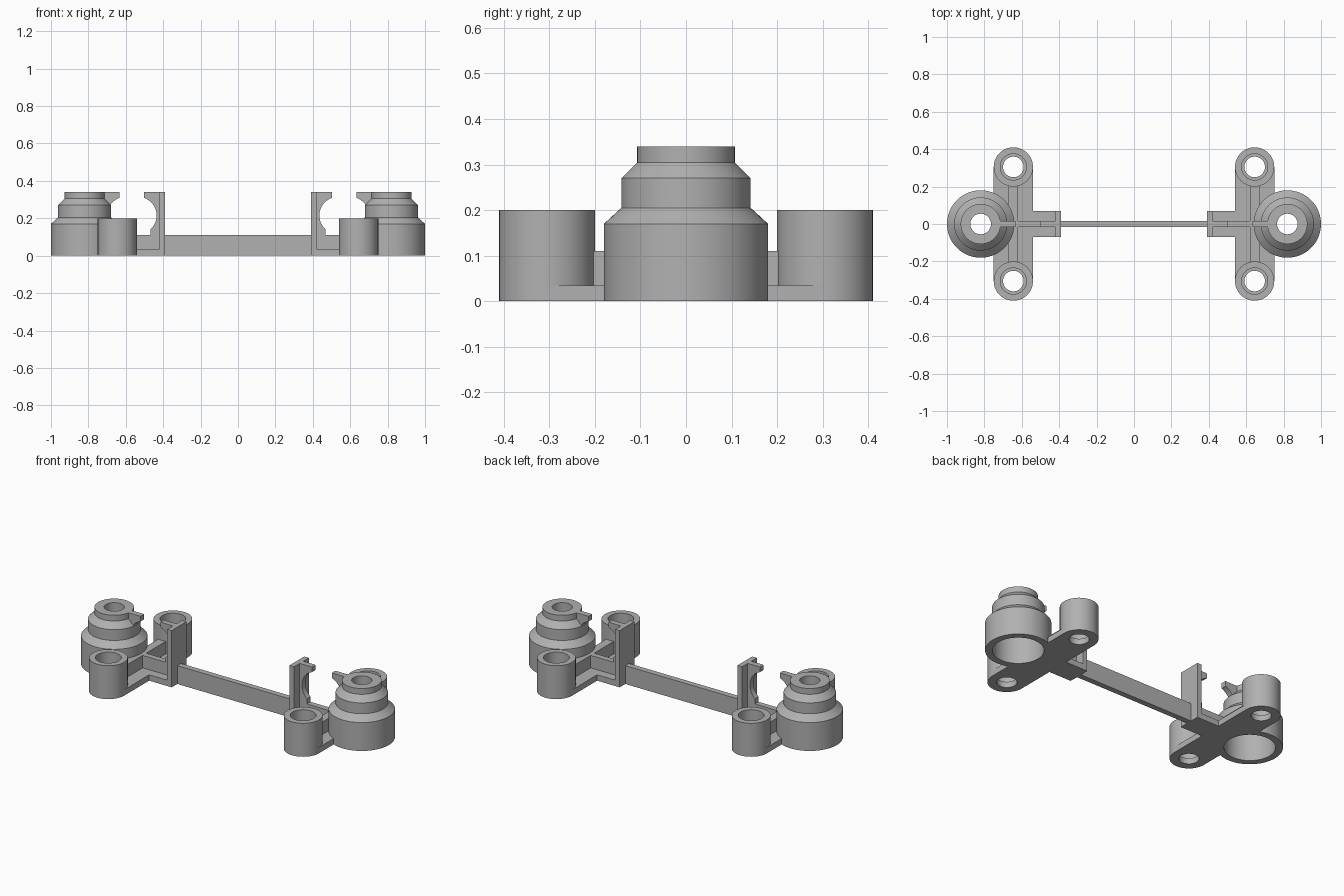
import bpy, bmesh, math

cube = bpy.data.objects.get("Cube")
if cube:
    bpy.data.objects.remove(cube, do_unlink=True)

grey = bpy.data.materials.new("plain grey")
grey.use_nodes = True
COLOUR = (0.44, 0.44, 0.44, 1)
grey.diffuse_color = COLOUR
grey.node_tree.nodes["Principled BSDF"].inputs["Base Color"].default_value = COLOUR

SOCKET_X, POST_X, POST_Y = 0.82, 0.645, 0.305
SEGMENTS = 72


def finish(bm, name):
    bmesh.ops.recalc_face_normals(bm, faces=bm.faces)
    mesh = bpy.data.meshes.new(name)
    bm.to_mesh(mesh)
    bm.free()
    obj = bpy.data.objects.new(name, mesh)
    bpy.context.collection.objects.link(obj)
    mesh.materials.append(grey)
    return obj


def smooth(obj):
    bpy.ops.object.select_all(action='DESELECT')
    obj.select_set(True)
    bpy.context.view_layer.objects.active = obj
    bpy.ops.object.shade_smooth_by_angle(angle=math.radians(25))


def box(name, x0, x1, y0, y1, z0, z1):
    bm = bmesh.new()
    bmesh.ops.create_cube(bm, size=1)
    for v in bm.verts:
        v.co = (x1 if v.co.x > 0 else x0, y1 if v.co.y > 0 else y0, z1 if v.co.z > 0 else z0)
    return finish(bm, name)


def lathe(name, profile, x, y):
    """Spin a closed (radius, height) profile into a hollow ring."""
    bm = bmesh.new()
    rings = []
    for i in range(SEGMENTS):
        a = math.tau * i / SEGMENTS
        rings.append([bm.verts.new((x + r * math.cos(a), y + r * math.sin(a), z)) for r, z in profile])
    n = len(profile)
    for i in range(SEGMENTS):
        a, b = rings[i], rings[(i + 1) % SEGMENTS]
        for j in range(n):
            k = (j + 1) % n
            bm.faces.new((a[j], b[j], b[k], a[k]))
    obj = finish(bm, name)
    smooth(obj)
    return obj


def slab(name, outline, side, half):
    """Extrude an x-z outline across y."""
    bm = bmesh.new()
    face = bm.faces.new([bm.verts.new((side * x, -half, z)) for x, z in outline])
    new = bmesh.ops.extrude_face_region(bm, geom=[face])["geom"]
    bmesh.ops.translate(bm, vec=(0, 2 * half, 0), verts=[g for g in new if isinstance(g, bmesh.types.BMVert)])
    obj = finish(bm, name)
    smooth(obj)
    return obj


def arc(cx, cz, r, start, end, steps=16):
    angles = [math.radians(start + (end - start) * i / steps) for i in range(steps + 1)]
    return [(cx + r * math.cos(a), cz + r * math.sin(a)) for a in angles]


def drill(obj, x, y, radius):
    """Cut a vertical round hole and drop the cutter."""
    bm = bmesh.new()
    bmesh.ops.create_cone(bm, cap_ends=True, segments=SEGMENTS, radius1=radius, radius2=radius, depth=1)
    bmesh.ops.translate(bm, vec=(x, y, 0), verts=bm.verts)
    cutter = finish(bm, "hole_cutter")
    cutter.hide_render = True
    mod = obj.modifiers.new("hole", 'BOOLEAN')
    mod.operation, mod.solver, mod.object = 'DIFFERENCE', 'EXACT', cutter
    bpy.context.view_layer.objects.active = obj
    bpy.ops.object.modifier_apply(modifier=mod.name)
    bpy.data.objects.remove(cutter, do_unlink=True)


# stepped outside, then stepped bore back down
SOCKET = [(0.18, 0), (0.18, 0.17), (0.142, 0.205), (0.142, 0.27), (0.107, 0.305), (0.107, 0.34),
          (0.055, 0.34), (0.055, 0.27), (0.1, 0.27), (0.1, 0.17), (0.14, 0.17), (0.14, 0)]
POST = [(0.105, 0), (0.105, 0.2), (0.07, 0.2), (0.07, 0.035), (0.055, 0.035), (0.055, 0)]

for side, label in ((1, "left"), (-1, "right")):
    lathe(label + "_socket", SOCKET, side * SOCKET_X, 0)
    for ysign, end in ((-1, "front"), (1, "back")):
        lathe(f"{label}_{end}_post", POST, side * POST_X, ysign * POST_Y)

    # foot plate joining posts and socket
    xs = sorted((side * 0.54, side * 0.75))
    plate = box(label + "_foot_plate", *xs, -POST_Y, POST_Y, 0, 0.035)
    drill(plate, side * SOCKET_X, 0, 0.14)
    for ysign in (-1, 1):
        drill(plate, side * POST_X, ysign * POST_Y, 0.06)

    # arm, stiffening ribs and upright end wall
    xs = sorted((side * 0.39, side * 0.55))
    box(label + "_arm", *xs, -0.07, 0.07, 0, 0.035)
    xs = sorted((side * 0.62, side * 0.67))
    box(label + "_cross_rib", *xs, -0.22, 0.22, 0.01, 0.11)
    xs = sorted((side * 0.41, side * 0.66))
    box(label + "_long_rib", *xs, -0.017, 0.017, 0.01, 0.11)
    xs = sorted((side * 0.39, side * 0.42))
    box(label + "_end_wall", *xs, -0.07, 0.07, 0, 0.34)

    # pair of curved jaws forming the clip
    jaw = [(0.41, 0.02), (0.47, 0.02)] + arc(0.535, 0.215, 0.1, 228, 109) + [(0.503, 0.34), (0.41, 0.34)]
    slab(label + "_outer_jaw", jaw, side, 0.017)
    hook = [(0.74, 0.34), (0.633, 0.34)] + arc(0.6, 0.215, 0.1, 70, 12) + [(0.705, 0.235), (0.705, 0.285), (0.74, 0.3)]
    slab(label + "_inner_jaw", hook, side, 0.017)

# long bar between the two ends
box("connecting_bar", -0.4, 0.4, -0.017, 0.017, 0, 0.11)
